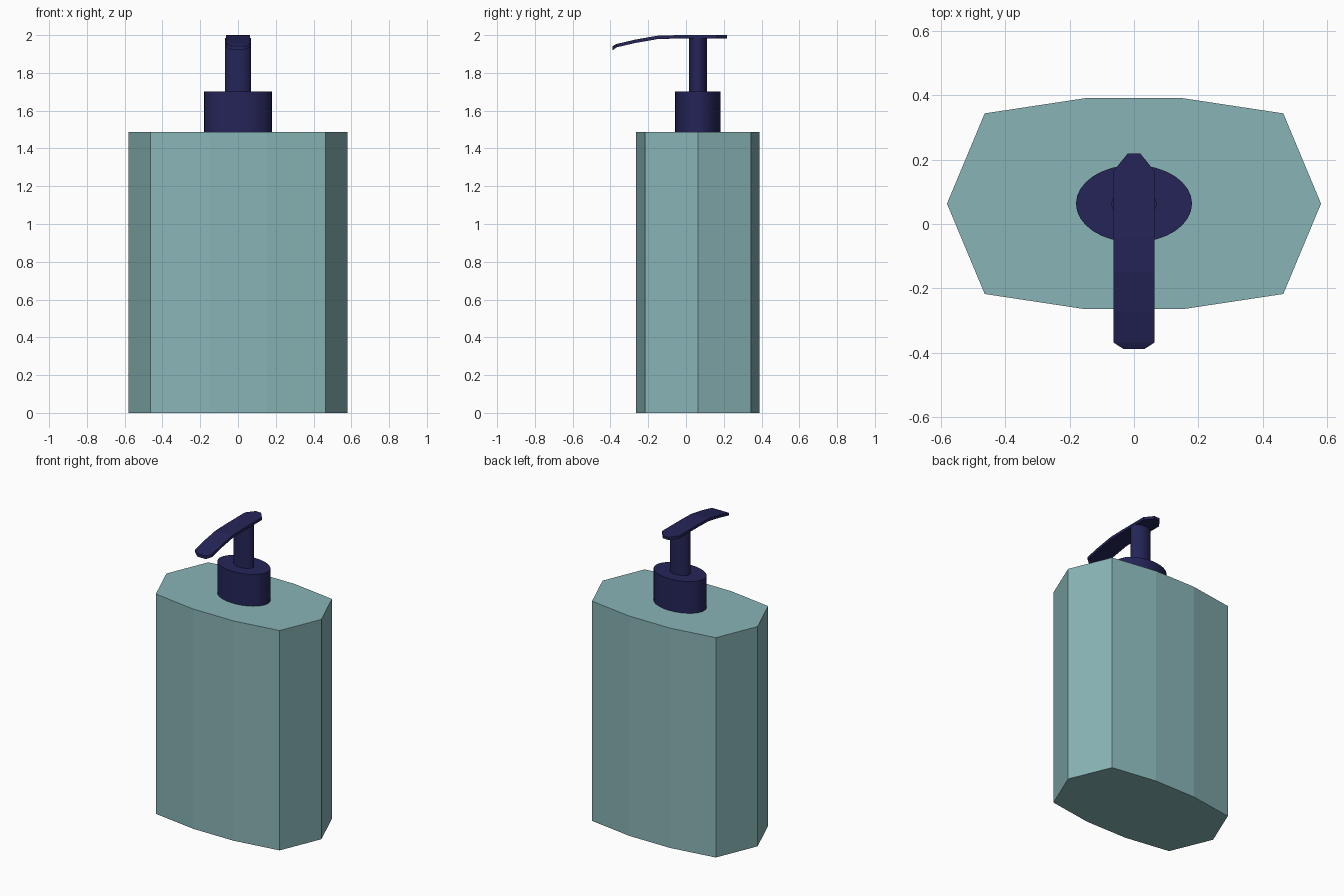
import bpy, bmesh, math

if "Cube" in bpy.data.objects:
    bpy.data.objects.remove(bpy.data.objects["Cube"])

CY = 0.063  # depth of the bottle axis


def material(name, rgb):
    m = bpy.data.materials.new(name)
    m.diffuse_color = (*rgb, 1)
    m.use_nodes = True
    m.node_tree.nodes["Principled BSDF"].inputs["Base Color"].default_value = m.diffuse_color
    return m


GLASS = material("teal_glass", (0.25, 0.46, 0.47))
PUMP = material("navy_plastic", (0.018, 0.018, 0.1))


def make_object(name, bm, mat):
    bmesh.ops.recalc_face_normals(bm, faces=bm.faces)
    me = bpy.data.meshes.new(name)
    bm.to_mesh(me)
    bm.free()
    me.materials.append(mat)
    ob = bpy.data.objects.new(name, me)
    bpy.context.collection.objects.link(ob)
    return ob


def prism(name, outline, z0, z1, mat):
    bm = bmesh.new()
    low = [bm.verts.new((x, y, z0)) for x, y in outline]
    top = [bm.verts.new((x, y, z1)) for x, y in outline]
    bm.faces.new(low[::-1])
    bm.faces.new(top)
    n = len(outline)
    for i in range(n):
        j = (i + 1) % n
        bm.faces.new((low[i], low[j], top[j], top[i]))
    return make_object(name, bm, mat)


def elliptic_cylinder(name, rx, ry, z0, z1, mat, sides=32):
    angles = [2 * math.pi * i / sides for i in range(sides)]
    ob = prism(name, [(rx * math.cos(a), CY + ry * math.sin(a)) for a in angles], z0, z1, mat)
    bpy.ops.object.select_all(action='DESELECT')
    bpy.context.view_layer.objects.active = ob
    ob.select_set(True)
    bpy.ops.object.shade_smooth_by_angle(angle=math.radians(30))


# ten-sided bottle, mirrored from one quarter
quarter = [(0.58, 0), (0.463, 0.28), (0.152, 0.327)]
right = [(x, -y) for x, y in quarter[:0:-1]] + quarter
left = [(-x, y) for x, y in right[::-1]]
prism("bottle", [(x, y + CY) for x, y in right + left], 0, 1.487, GLASS)

# pump collar and stem
elliptic_cylinder("collar", 0.18, 0.12, 1.485, 1.702, PUMP)
elliptic_cylinder("stem", 0.07, 0.047, 1.70, 1.985, PUMP)

# spout: a thin strip bending down at the front (y, half width, top z)
stations = [(0.218, 0.02, 2.0), (0.165, 0.063, 2.0), (-0.04, 0.063, 2.0), (-0.15, 0.063, 1.997),
            (-0.27, 0.063, 1.976), (-0.368, 0.063, 1.953), (-0.388, 0.032, 1.942)]
bm = bmesh.new()
rings = []
for y, w, z in stations:
    b = z - (0.022 if z < 1.95 else 0.018)
    rings.append([bm.verts.new(p) for p in ((-w, y, z), (w, y, z), (w, y, b), (-w, y, b))])
for a, c in zip(rings, rings[1:]):
    for i in range(4):
        j = (i + 1) % 4
        bm.faces.new((a[i], a[j], c[j], c[i]))
bm.faces.new(rings[0])
bm.faces.new(rings[-1][::-1])
make_object("spout", bm, PUMP)
